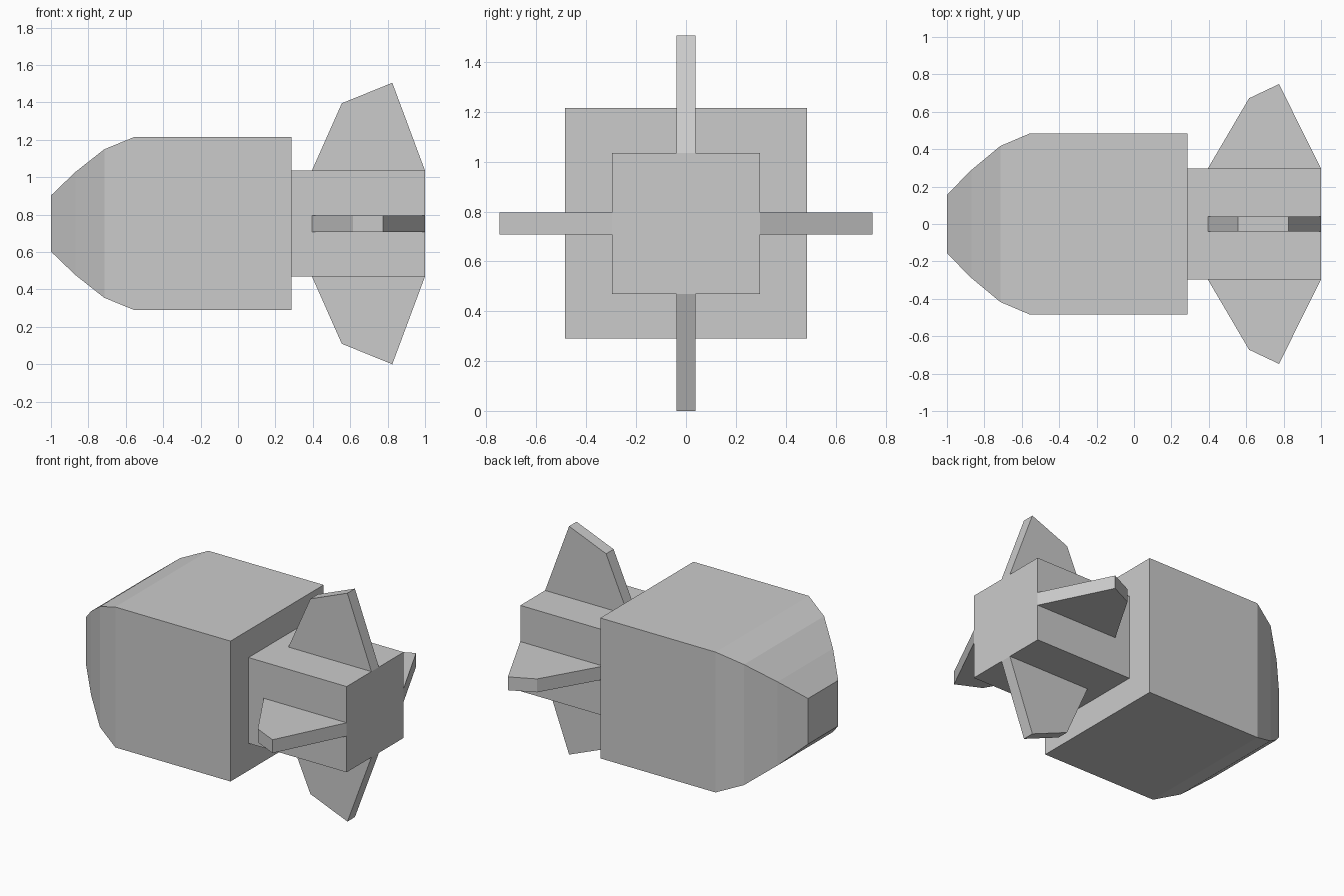
import bpy
import bmesh
from mathutils import Vector

if "Cube" in bpy.data.objects:
    bpy.data.objects.remove(bpy.data.objects["Cube"])

CZ = 0.7525  # height of the long axis


def finish(bm, name):
    bmesh.ops.recalc_face_normals(bm, faces=bm.faces)
    mesh = bpy.data.meshes.new(name)
    bm.to_mesh(mesh)
    bm.free()
    obj = bpy.data.objects.new(name, mesh)
    bpy.context.collection.objects.link(obj)
    return obj


def loft(name, sections):
    """Skin rectangular sections (x, half width, half height) along x."""
    bm = bmesh.new()
    rings = [[bm.verts.new((x, sy * w, CZ + sz * h))
              for sy, sz in ((-1, -1), (1, -1), (1, 1), (-1, 1))]
             for x, w, h in sections]
    for a, b in zip(rings, rings[1:]):
        for i in range(4):
            j = (i + 1) % 4
            bm.faces.new((a[i], a[j], b[j], b[i]))
    bm.faces.new(rings[0])
    bm.faces.new(rings[-1])
    return finish(bm, name)


def fin(name, profile, out, side, half):
    """Flat plate: profile of (x, distance from axis), thickened along side."""
    bm = bmesh.new()
    out, side = Vector(out), Vector(side)
    axis = Vector((0, 0, CZ))
    verts = [bm.verts.new(axis + Vector((x, 0, 0)) + out * d - side * half)
             for x, d in profile]
    face = bm.faces.new(verts)
    ext = bmesh.ops.extrude_face_region(bm, geom=[face])
    moved = [v for v in ext["geom"] if isinstance(v, bmesh.types.BMVert)]
    bmesh.ops.translate(bm, verts=moved, vec=side * 2 * half)
    return finish(bm, name)


# Body with tapered nose, stepping down to the tail block
loft("body", [
    (-1.0, 0.157, 0.15),
    (-0.87, 0.288, 0.275),
    (-0.715, 0.417, 0.397),
    (-0.555, 0.485, 0.4625),
    (0.285, 0.485, 0.4625),
    (0.285, 0.297, 0.2825),
    (1.0, 0.297, 0.2825),
])

# Four tail fins
upright = [(0.395, 0.2825), (0.555, 0.643), (0.825, 0.7525), (1.0, 0.2825)]
level = [(0.395, 0.297), (0.615, 0.672), (0.775, 0.748), (1.0, 0.297)]
for s, v_name, h_name in ((1, "top_fin", "left_fin"),
                          (-1, "bottom_fin", "right_fin")):
    fin(v_name, upright, (0, 0, s), (0, 1, 0), 0.039)
    fin(h_name, level, (0, s, 0), (0, 0, 1), 0.044)
